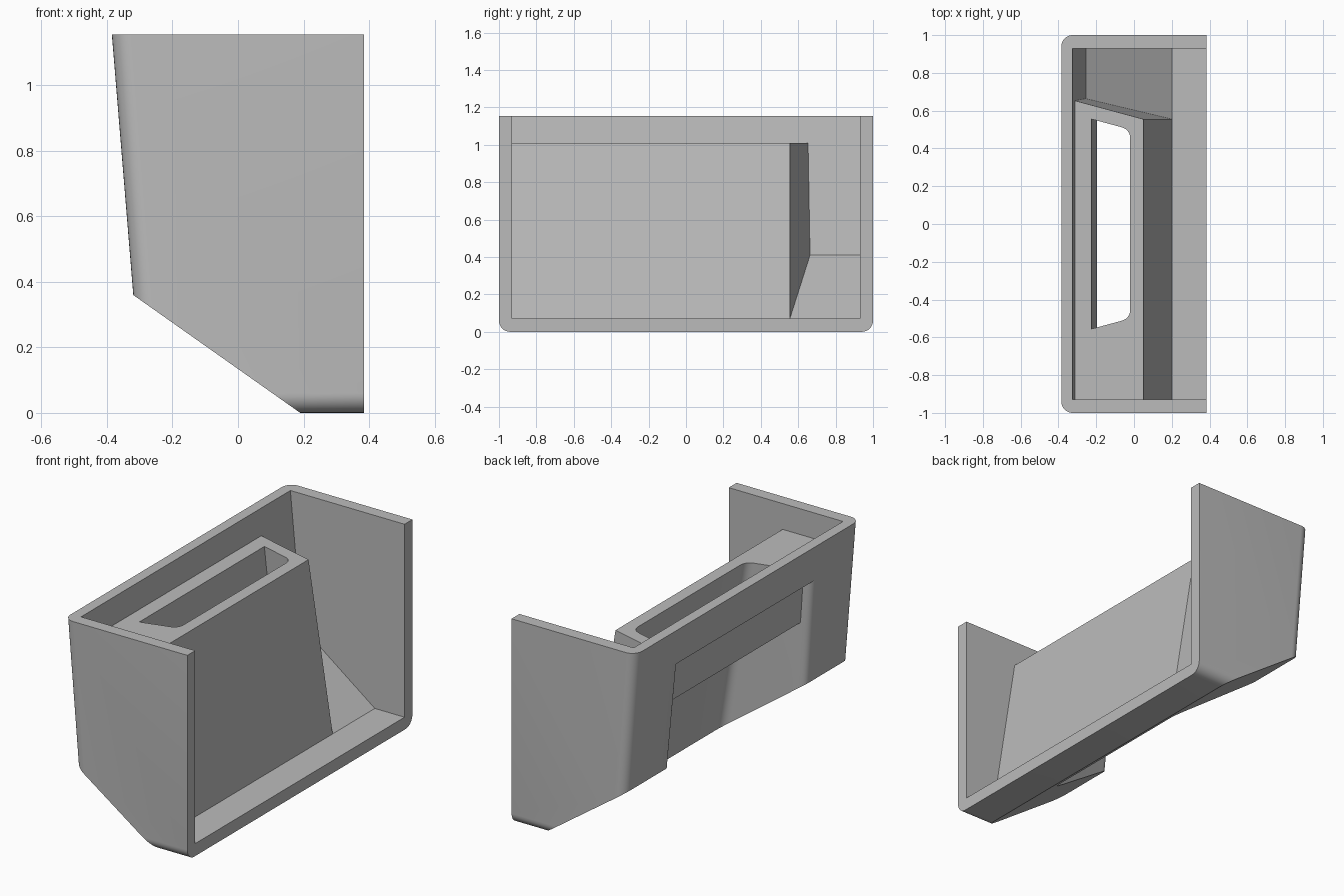
import bpy, bmesh
from mathutils import Vector

if "Cube" in bpy.data.objects:
    bpy.data.objects.remove(bpy.data.objects["Cube"])

grey = bpy.data.materials.new("light grey")
grey.use_nodes = True
colour = (0.5, 0.5, 0.5, 1)
grey.diffuse_color = colour
grey.node_tree.nodes["Principled BSDF"].inputs["Base Color"].default_value = colour


def loft(name, ring_a, ring_b):
    """Closed solid between two rings with equal point counts."""
    bm = bmesh.new()
    a = [bm.verts.new(p) for p in ring_a]
    b = [bm.verts.new(p) for p in ring_b]
    bm.faces.new(a)
    bm.faces.new(b)
    for i in range(len(a)):
        j = (i + 1) % len(a)
        bm.faces.new((a[i], a[j], b[j], b[i]))
    bmesh.ops.recalc_face_normals(bm, faces=bm.faces)
    mesh = bpy.data.meshes.new(name)
    bm.to_mesh(mesh)
    bm.free()
    mesh.materials.append(grey)
    ob = bpy.data.objects.new(name, mesh)
    bpy.context.collection.objects.link(ob)
    return ob


def prism(name, profile, half):
    """Side profile (x, z) extruded across the width."""
    return loft(name, [(x, -half, z) for x, z in profile],
                [(x, half, z) for x, z in profile])


def subtract(ob, cutter):
    cutter.hide_render = True
    mod = ob.modifiers.new("cut", "BOOLEAN")
    mod.operation = "DIFFERENCE"
    mod.solver = "EXACT"
    mod.object = cutter
    bpy.context.view_layer.objects.active = ob
    bpy.ops.object.modifier_apply(modifier=mod.name)
    bpy.data.objects.remove(cutter)


def fillet(before, corner, after, r, steps=8):
    """Rounded corner as a short curve."""
    c = Vector(corner)
    p = c + (Vector(before) - c).normalized() * r
    q = c + (Vector(after) - c).normalized() * r
    ts = [i / steps for i in range(steps + 1)]
    return [tuple(p * (1 - t) ** 2 + c * 2 * t * (1 - t) + q * t * t) for t in ts]


LEAN, FLARE, TOP = 0.16, 0.27, 1.01

# Outer body with rounded ends on the back wall and floor
body = prism("holder_body", [(-0.385, 1.155), (0.385, 1.155), (0.385, 0), (-0.29, 0)], 1)
bm = bmesh.new()
bm.from_mesh(body.data)


def on_back_or_floor(edge):
    a, b = (v.co for v in edge.verts)
    end = abs(a.y - b.y) < 0.01
    return end and (max(a.x, b.x) < 0 or max(a.z, b.z) < 0.01)


bmesh.ops.bevel(bm, geom=[e for e in bm.edges if on_back_or_floor(e)],
                offset=0.06, segments=8, profile=0.5, affect="EDGES")
bm.to_mesh(body.data)
bm.free()

# Sloped underside
subtract(body, prism("underside_cutter",
                     [(-0.745, 0.66), (0.19, 0), (0.332, -0.1), (-0.745, -0.1)], 1.5))


# Open interior, leaving the leaning block in place
def block_ring(z):
    front = 0.05 + LEAN * (TOP - z)
    return [(front, 0.555, z), (-0.6, 0.555 + FLARE * (front + 0.6), z),
            (-0.6, -1.2, z), (front, -1.2, z)]


cavity = prism("cavity_cutter", [(-0.339, 1.3), (-0.255, 0.41), (0.2, 0.07),
                                 (0.6, 0.07), (0.6, 1.3)], 0.93)
subtract(cavity, loft("block", block_ring(-0.2), block_ring(TOP)))
subtract(body, cavity)


# Flared slot through the block and out of the back wall
def slot_ring(z):
    front = -0.02 + LEAN * (TOP - z)
    wall = -0.322 - 0.0818 * (z - 0.36)
    side = 0.5 + FLARE * (front - wall)
    half = fillet((front, 0), (front, 0.5), (wall, side), 0.05)
    half += fillet((front, 0.5), (wall, side), (wall, 1), 0.04)
    half.append((wall - 0.4, side + 0.04))
    return [(x, y, z) for x, y in half] + [(x, -y, z) for x, y in reversed(half)]


slot = loft("slot_cutter", slot_ring(-0.2), slot_ring(1.3))

# Bridge left across the slot, set in from the back wall
subtract(slot, prism("bridge", [(-0.9, 0.955), (-0.32, 0.955), (-0.3, 0.71),
                                (-0.195, 0.71), (-0.225, TOP), (-0.264, 1.4),
                                (-0.9, 1.4)], 2))
subtract(body, slot)

# Shading
bpy.ops.object.select_all(action="DESELECT")
body.select_set(True)
bpy.context.view_layer.objects.active = body
bpy.ops.object.shade_smooth_by_angle(angle=0.5)
